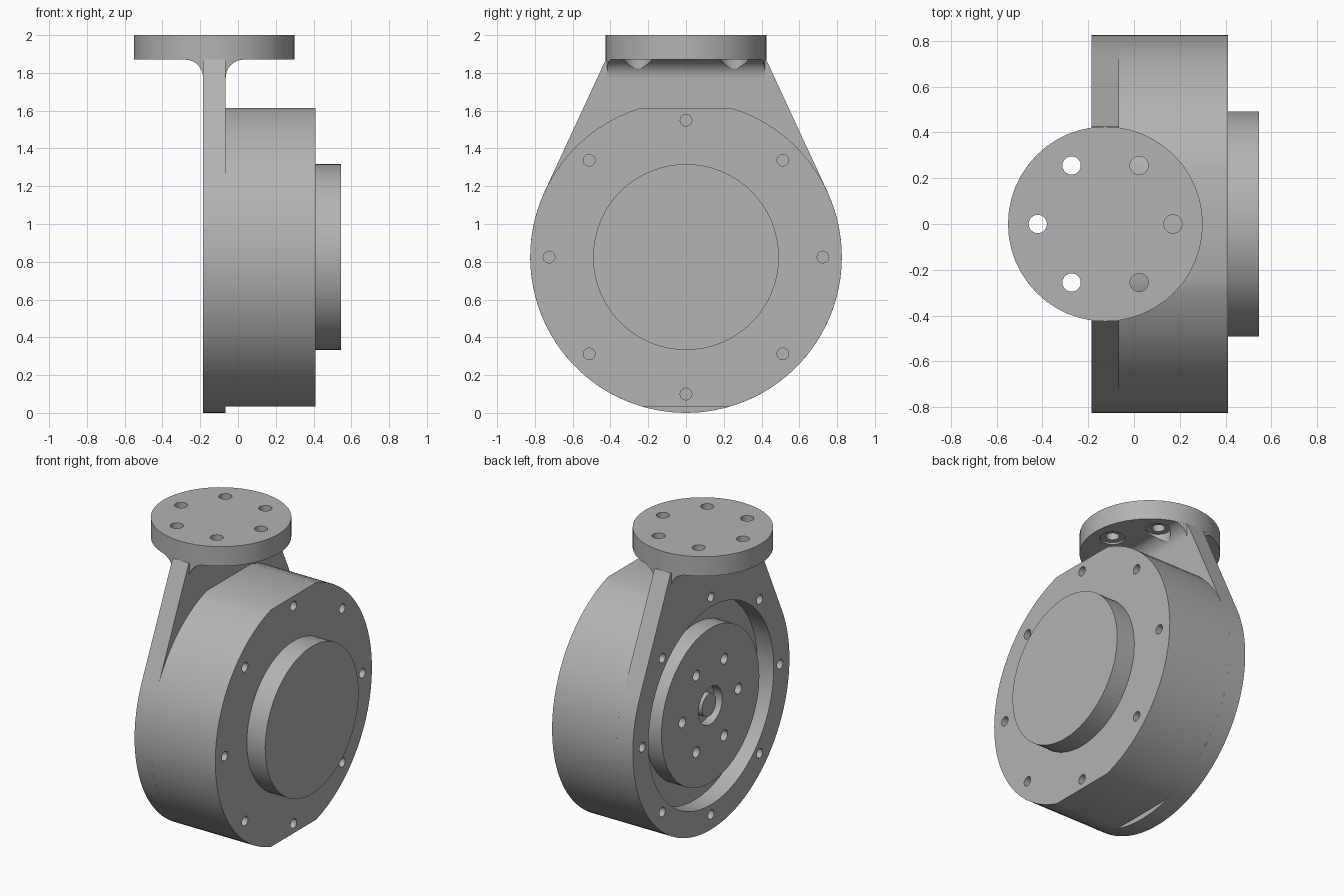
import bpy, bmesh, math
from math import pi, sin, cos, sqrt, acos, atan2

if "Cube" in bpy.data.objects:
    bpy.data.objects.remove(bpy.data.objects["Cube"])

grey = bpy.data.materials.new("machined grey")
grey.diffuse_color = (0.45, 0.45, 0.45, 1)
grey.use_nodes = True
grey.node_tree.nodes["Principled BSDF"].inputs["Base Color"].default_value = grey.diffuse_color

CZ = 0.825            # height of the drum axis
R = 0.825             # drum and plate radius
X0, X1 = -0.185, -0.065   # plate back and front
FX, FZ = -0.125, 1.87     # flange axis and underside


def place(axis, u, v, w):
    return {"x": (w, u, v), "y": (u, w, v), "z": (u, v, w)}[axis]


def prisms(name, outlines, axis, a, b):
    """Extrude closed outlines along an axis from a to b."""
    bm = bmesh.new()
    for pts in outlines:
        lo = [bm.verts.new(place(axis, u, v, a)) for u, v in pts]
        hi = [bm.verts.new(place(axis, u, v, b)) for u, v in pts]
        bm.faces.new(lo)
        bm.faces.new(hi)
        for i in range(len(pts)):
            j = (i + 1) % len(pts)
            bm.faces.new((lo[i], lo[j], hi[j], hi[i]))
    bmesh.ops.recalc_face_normals(bm, faces=bm.faces)
    me = bpy.data.meshes.new(name)
    bm.to_mesh(me)
    bm.free()
    ob = bpy.data.objects.new(name, me)
    bpy.context.collection.objects.link(ob)
    me.materials.append(grey)
    return ob


def arc(cu, cv, r, a0, a1, n):
    return [(cu + r * cos(a0 + (a1 - a0) * i / n), cv + r * sin(a0 + (a1 - a0) * i / n))
            for i in range(n + 1)]


def circle(cu, cv, r, n=64):
    return arc(cu, cv, r, 0, 2 * pi, n)[:-1]


def ring(cu, cv, r, count, hole):
    """Outlines of holes spaced evenly on a bolt circle."""
    return [circle(cu + r * cos(2 * pi * i / count), cv + r * sin(2 * pi * i / count), hole, 24)
            for i in range(count)]


def cut(ob, outlines, axis, a, b, op="DIFFERENCE"):
    cutter = prisms("cutter", outlines, axis, a, b)
    mod = ob.modifiers.new("cut", "BOOLEAN")
    mod.operation, mod.solver, mod.object = op, "EXACT", cutter
    dg = bpy.context.evaluated_depsgraph_get()
    me = bpy.data.meshes.new_from_object(ob.evaluated_get(dg))
    ob.modifiers.clear()
    ob.data = me
    bpy.data.objects.remove(cutter)


# Drum housing with flats on top and bottom, and blind screw holes
flat = acos(sqrt(R * R - 0.79 ** 2) / R)
outline = arc(0, CZ, R, -flat, flat, 32) + arc(0, CZ, R, pi - flat, pi + flat, 32)
housing = prisms("drum_housing", [outline], "x", X1, 0.41)
cut(housing, ring(0, CZ, 0.725, 8, 0.031), "x", 0.31, 0.5)

# Front boss
prisms("front_boss", [circle(0, CZ, 0.492)], "x", 0.40, 0.545)

# Mounting plate: round below, tapering in tangent lines up to the flange
tan = atan2(FZ - CZ, 0.425) - acos(R / math.hypot(FZ - CZ, 0.425))
outline = arc(0, CZ, R, tan, -pi - tan, 64) + [(-0.425, FZ), (0.425, FZ)]
plate = prisms("mounting_plate", [outline], "x", X0, X1)
cut(plate, [circle(0, CZ, 0.66)], "x", -0.5, 0.1)
cut(plate, ring(0, CZ, 0.725, 8, 0.031), "x", -0.5, 0.1)

# Output disc inside the plate, with screw holes and a centre pin
disc = prisms("output_disc", [circle(0, CZ, 0.515)], "x", -0.18, X1 + 0.01)
cut(disc, ring(0, CZ, 0.295, 6, 0.035), "x", -0.5, -0.08)
cut(disc, [circle(0, CZ, 0.125, 40)], "x", -0.5, -0.12)
prisms("centre_pin", [circle(0, CZ, 0.075, 32)], "x", -0.17, -0.11)

# Top flange with through holes, counterbored from below
bolts = ring(FX, 0, 0.295, 6, 0.04)
bores = ring(FX, 0, 0.295, 6, 0.075)
flange = prisms("top_flange", [circle(FX, 0, 0.425, 48)], "z", FZ, 2.0)
cut(flange, bolts, "z", 1.7, 2.2)
cut(flange, bores, "z", 1.7, FZ + 0.012)

# Curved web joining plate and flange, trimmed to the flange
r = 0.095
web = prisms("flange_fillet",
             [arc(X0 - r, FZ - r, r, pi / 2, 0, 10) + arc(X1 + r, FZ - r, r, pi, pi / 2, 10)],
             "y", -0.5, 0.5)
cut(web, [circle(FX, 0, 0.424, 48)], "z", 1.6, 2.1, "INTERSECT")
cut(web, bores, "z", 1.7, 2.2)

# Smooth the round walls and keep the edges crisp
for ob in bpy.context.scene.objects:
    ob.select_set(True)
    bpy.context.view_layer.objects.active = ob
bpy.ops.object.shade_smooth_by_angle(angle=math.radians(30))
